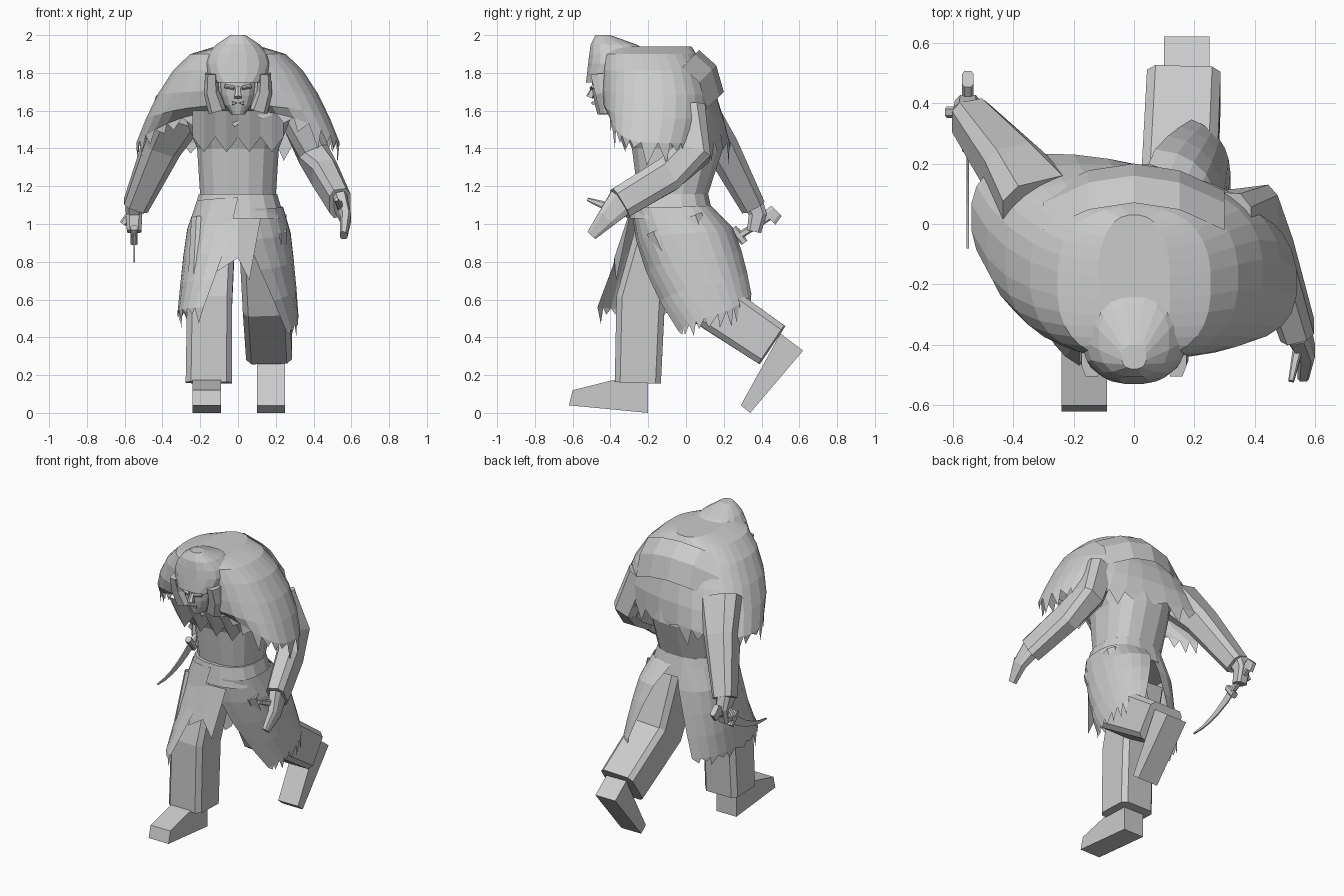
import bpy, math, random
from mathutils import Vector

random.seed(4)
cube = bpy.data.objects.get("Cube")
if cube:
    bpy.data.objects.remove(cube)

shade = (0.6, 0.6, 0.6, 1)
grey = bpy.data.materials.new("plain grey")
grey.use_nodes = True
grey.diffuse_color = shade
grey.node_tree.nodes["Principled BSDF"].inputs["Base Color"].default_value = shade


def power(value, exponent):
    return math.copysign(abs(value) ** exponent, value)


def mix(start, end, t):
    return start + (end - start) * t


def steps(count):
    return [i / (count - 1) for i in range(count)]


def loft(name, rings, closed=True, top=True, bottom=True, fringe=0):
    """Skin rows of points; fringe is the longest torn point below the last row."""
    count = len(rings[0])
    verts = [Vector(point) for ring in rings for point in ring]
    faces = []
    span = count if closed else count - 1
    last = len(verts) - count
    for row in range(0, last, count):
        for i in range(span):
            j = (i + 1) % count
            faces.append((row + i, row + count + i, row + count + j, row + j))
    if closed and top:
        faces.append(tuple(range(count)))
    if closed and bottom:
        faces.append(tuple(reversed(range(last, last + count))))
    if fringe:
        for i in range(span):
            a, b = last + i, last + (i + 1) % count
            tip = verts[a].lerp(verts[b], random.uniform(0.2, 0.8))
            tip.z -= fringe * random.uniform(0.2, 1)
            faces.append((a, len(verts), b))
            verts.append(tip)
    mesh = bpy.data.meshes.new(name)
    mesh.from_pydata([tuple(v) for v in verts], [], faces)
    mesh.materials.append(grey)
    obj = bpy.data.objects.new(name, mesh)
    bpy.context.collection.objects.link(obj)


def oval(z, half_width, front, back, sides=16, shear=0, lift=0):
    """Level rounded ring, lifted at the front and skewed along y."""
    ring = []
    for i in range(sides):
        angle = math.tau * (i + 0.5) / sides
        x = half_width * power(math.sin(angle), 0.8)
        y = mix(front, back, 0.5 - power(math.cos(angle), 0.8) / 2)
        ring.append((x, y + shear * x, z + lift * max(0, math.cos(angle)) ** 2))
    return ring


def limb(name, points, start, end, sides=8, roundness=0.6):
    """Tapered tube; start and end are its (half width, half depth)."""
    centres = [Vector(point) for point in points]
    final = len(centres) - 1
    rings = []
    for k, centre in enumerate(centres):
        along = (centres[min(k + 1, final)] - centres[max(k - 1, 0)]).normalized()
        across = (Vector((1, 0, 0)) - along * along.x).normalized()
        up = across.cross(along)
        width, depth = (mix(a, b, k / final) for a, b in zip(start, end))
        ring = []
        for i in range(sides):
            angle = math.tau * (i + 0.5) / sides
            ring.append(centre + across * width * power(math.cos(angle), roundness)
                        + up * depth * power(math.sin(angle), roundness))
        rings.append(ring)
    loft(name, rings)


def shoe(name, outline, left, right):
    """Side outline in (y, z) given a width along x."""
    loft(name, [[(x, y, z) for y, z in outline] for x in (left, right)])


def skirt(name, side, upper, lower, columns=12):
    """Open wrap panel between two arcs that bulges over the hip."""
    rings = []
    for t in steps(5):
        # rows ease out quickly at the hip and slowly at the open front edge
        front_z, back_z = (mix(upper[k], lower[k], t) for k in ("front_z", "back_z"))
        width, back = (mix(upper[k], lower[k], t ** 0.5) for k in ("width", "back"))
        front, first = (mix(upper[k], lower[k], t ** 1.5) for k in ("front", "first"))
        ring = []
        for u in steps(columns):
            angle = math.radians(mix(first, mix(upper["last"], lower["last"], t), u))
            ring.append((side * width * power(math.sin(angle), 0.75),
                         mix(front, back, 0.5 - power(math.cos(angle), 0.75) / 2),
                         mix(front_z, back_z, u)))
        rings.append(ring)
    loft(name, rings, closed=False, fringe=0.1)


# torso and waistband
loft("torso", [oval(1.6, 0.3, -0.38, 0.17), oval(1.4, 0.22, -0.29, 0.2),
               oval(1.1, 0.2, -0.25, 0.1)])
loft("waistband", [oval(1.16, 0.21, -0.28, 0.12), oval(1.03, 0.25, -0.3, 0.15)])

# shaggy mantle over the shoulders, with a torn hem
mantle = []
for t in (0, 0.08, 0.25, 0.5, 0.75, 1):
    mantle.append(oval(mix(1.94, 1.43, t), mix(0.12, 0.54, t ** 0.45),
                       mix(-0.45, -0.37, t ** 4), mix(0.2, 0.03, (1 - t) ** 2),
                       sides=32, shear=-0.2 * t * t, lift=0.17 * t ** 3))
loft("mantle", mantle, bottom=False, fringe=0.13)

# fold of cloth across the upper back
loft("back_fold", [[(x, y - x * x, z - x * x) for x in (-0.3, -0.15, 0, 0.15, 0.3)]
                   for y, z in ((0.07, 1.92), (0.16, 1.84), (0.2, 1.7))], closed=False)

# hood, cheek flaps and torn bib
hood = []
for t in steps(6):
    hood.append(oval(mix(2, 1.75, t), 0.18 * math.sin(math.pi * mix(0.05, 0.8, t)) ** 0.8,
                     mix(-0.48, -0.53, t ** 0.4), -0.4 + 0.24 * math.sin(math.pi * t)))
loft("hood", hood)
for side, label in ((-1, "right"), (1, "left")):
    limb(label + "_cheek_flap", [(side * 0.14, -0.42, 1.8), (side * 0.14, -0.41, 1.7),
                                 (side * 0.11, -0.4, 1.6)], (0.035, 0.09), (0.05, 0.06))
    limb(label + "_brow", [(side * 0.02, -0.5, 1.72), (side * 0.07, -0.49, 1.73)],
         (0.01, 0.01), (0.01, 0.01))
bib_columns = range(-4, 5)
loft("bib", [[(i * 0.06, y, z - drop * (i % 2)) for i in bib_columns]
             for y, z, drop in ((-0.4, 1.6, 0), (-0.32, 1.46, 0.08))], closed=False)

# face
loft("head", [oval(mix(1.78, 1.58, t), mix(0.1, 0.035, t ** 3), mix(-0.5, -0.47, t * t), -0.3)
              for t in steps(5)])
limb("nose", [(0, -0.48, 1.74), (0, -0.51, 1.67)], (0.01, 0.01), (0.02, 0.02), sides=6)
limb("lips", [(-0.03, -0.49, 1.64), (0, -0.5, 1.64), (0.03, -0.49, 1.64)],
     (0.01, 0.01), (0.01, 0.01), sides=6)

# left arm reaching forward
limb("left_sleeve", [(0.3, 0, 1.6), (0.4, 0.03, 1.37), (0.46, -0.1, 1.26),
                     (0.54, -0.35, 1.11)], (0.1, 0.11), (0.06, 0.09))
limb("left_hand", [(0.54, -0.34, 1.12), (0.57, -0.42, 1.03), (0.56, -0.5, 0.94)],
     (0.04, 0.08), (0.02, 0.03))
limb("left_thumb", [(0.55, -0.38, 1.08), (0.52, -0.52, 1.13)], (0.02, 0.03), (0.01, 0.01))

# right arm trailing behind
limb("right_sleeve", [(-0.31, 0.05, 1.6), (-0.4, 0.18, 1.42), (-0.54, 0.35, 1.1)],
     (0.14, 0.12), (0.07, 0.07))
limb("right_fist", [(-0.55, 0.35, 1.12), (-0.55, 0.38, 1.05), (-0.55, 0.36, 0.96)],
     (0.05, 0.06), (0.04, 0.04))
limb("right_thumb", [(-0.56, 0.37, 1.07), (-0.61, 0.37, 1)], (0.02, 0.02), (0.02, 0.02))

# curved dagger
dagger_x = -0.55
limb("dagger_grip", [(dagger_x, 0.27, 0.93), (dagger_x, 0.46, 1.05)],
     (0.02, 0.02), (0.02, 0.02))
limb("dagger_pommel", [(dagger_x, 0.44, 1.03), (dagger_x, 0.48, 1.07)],
     (0.02, 0.05), (0.02, 0.04))
limb("dagger_guard", [(dagger_x, 0.25, 0.98), (dagger_x, 0.31, 0.9)],
     (0.02, 0.02), (0.02, 0.02))
limb("dagger_blade", [(dagger_x, mix(0.3, -0.08, t), mix(0.8, 0.95, (1 - t) ** 2))
                      for t in steps(6)], (0.005, 0.04), (0.005, 0.005), sides=4)

# trouser legs
limb("right_trouser", [(-0.13, -0.12, 1), (-0.15, -0.24, 0.6), (-0.155, -0.255, 0.16)],
     (0.12, 0.14), (0.125, 0.125), roundness=0.3)
limb("left_trouser", [(0.13, -0.06, 1), (0.15, 0.1, 0.6), (0.165, 0.455, 0.36)],
     (0.13, 0.16), (0.125, 0.125), roundness=0.3)

# shoes, the left one pushing off its toe
shoe("right_shoe", [(-0.62, 0.04), (-0.6, 0.12), (-0.4, 0.17), (-0.2, 0.2), (-0.2, 0)],
     -0.24, -0.09)
shoe("left_shoe", [(0.34, 0), (0.62, 0.33), (0.5, 0.42), (0.29, 0.04)], 0.1, 0.25)

# wrap skirt, blown open by the stride
skirt("left_skirt_panel", 1,
      dict(front_z=1.08, back_z=1.1, width=0.24, front=-0.29, back=0.13, first=0, last=178),
      dict(front_z=0.43, back_z=0.63, width=0.32, front=-0.1, back=0.37, first=48, last=150))
skirt("right_skirt_panel", -1,
      dict(front_z=1.14, back_z=1.1, width=0.22, front=-0.29, back=0.13, first=0, last=178),
      dict(front_z=0.56, back_z=0.52, width=0.32, front=-0.5, back=0.2, first=28, last=155))
loft("front_flap", [[(-0.08, -0.3, 1.03), (0, -0.31, 1.03), (0.12, -0.3, 1.03)],
                    [(-0.11, -0.38, 0.75), (0, -0.38, 0.82), (0.06, -0.37, 0.7)]],
     closed=False)
